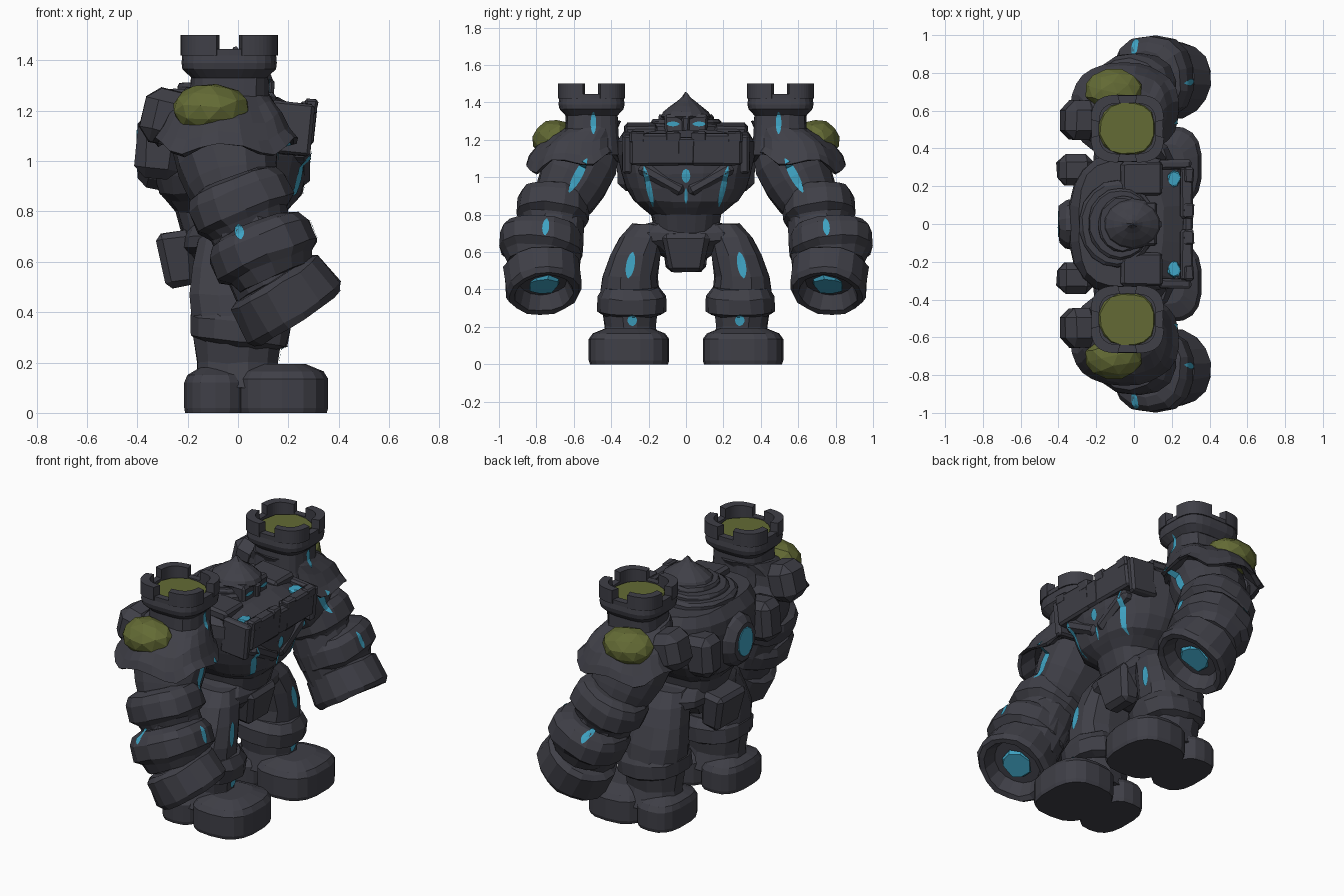
import bpy, bmesh, math, random
from math import cos, sin, pi
from mathutils import Vector, Matrix, Euler
from mathutils.bvhtree import BVHTree

random.seed(4)
cube = bpy.data.objects.get("Cube")
if cube:
    bpy.data.objects.remove(cube)


def material(name, rgb):
    m = bpy.data.materials.new(name)
    m.use_nodes = True
    m.diffuse_color = (*rgb, 1)
    m.node_tree.nodes["Principled BSDF"].inputs["Base Color"].default_value = (*rgb, 1)
    return m


STONE = material("slate stone", (0.05, 0.05, 0.063))
MOSS = material("olive moss", (0.125, 0.145, 0.035))
GLOW = material("cyan glow", (0.05, 0.37, 0.55))
X, Y, Z = Matrix.Identity(3)
trees = []


def finish(name, bm, mat, mirror, rough=0.0):
    # roughen, link and optionally mirror a part across y
    for v in bm.verts:
        v.co += Vector([random.uniform(-rough, rough) for _ in range(3)])
    bmesh.ops.recalc_face_normals(bm, faces=bm.faces)
    if mat is STONE:
        trees.append(BVHTree.FromBMesh(bm))
    me = bpy.data.meshes.new(name)
    bm.to_mesh(me)
    bm.free()
    me.materials.append(mat)
    ob = bpy.data.objects.new(name, me)
    bpy.context.collection.objects.link(ob)
    if mirror:
        mod = ob.modifiers.new("mirror", 'MIRROR')
        mod.use_axis = (False, True, False)
        mod.use_mirror_merge = False


def super_pt(a, ru, rv, p):
    f = lambda c: math.copysign(abs(c) ** (2 / p), c)
    return ru * f(cos(a)), rv * f(sin(a))


def loft(name, mat, origin, axis, rings, n=16, p=2.0, mirror=True, rough=0.005, wave=0.0):
    # rings: (distance, radius u, radius v, offset u, offset v)
    w = Vector(axis).normalized()
    ref = Y if abs(w.x) > 0.9 else X
    u = (ref - w * ref.dot(w)).normalized()
    v = w.cross(u)
    bm = bmesh.new()
    loops = []
    for i, ring in enumerate(rings):
        t, ru, rv, ou, ov = (tuple(ring) + (0, 0))[:5]
        loop = []
        for k in range(n):
            a = 2 * pi * (k + 0.5) / n
            pu, pv = super_pt(a, ru, rv, p)
            d = t + wave * sin(5 * a) * i / len(rings)
            loop.append(bm.verts.new(Vector(origin) + u * (pu + ou) + v * (pv + ov) + w * d))
        loops.append(loop)
    for a, b in zip(loops, loops[1:]):
        for k in range(n):
            bm.faces.new((a[k], a[(k + 1) % n], b[(k + 1) % n], b[k]))
    bm.faces.new(loops[0][::-1])
    bm.faces.new(loops[-1])
    finish(name, bm, mat, mirror, rough)


def box(name, loc, size, rot=(0, 0, 0), bevel=0.02, taper=1.0, mirror=True):
    bm = bmesh.new()
    bmesh.ops.create_cube(bm, size=1)
    for v in bm.verts:
        if v.co.z < 0:
            v.co.x *= taper
            v.co.y *= taper
    bmesh.ops.transform(bm, verts=bm.verts, matrix=Matrix.LocRotScale(
        Vector(loc), Euler(rot), Vector(size)))
    bmesh.ops.bevel(bm, geom=bm.edges[:], offset=bevel, segments=1, affect='EDGES')
    finish(name, bm, STONE, mirror, 0.003)


def arc_wall(name, c, r, thick, z0, z1, a0, a1, n):
    # curved wall following a rounded square
    bm = bmesh.new()
    prev = first = None
    for k in range(n + 1):
        a = a0 + (a1 - a0) * k / n
        quad = []
        for s, z in ((0, z0), (0, z1), (thick, z1), (thick, z0)):
            px, py = super_pt(a, r[0] - s, r[1] - s, 3.5)
            quad.append(bm.verts.new((c[0] + px, c[1] + py, z)))
        if prev:
            for i in range(4):
                j = (i + 1) % 4
                bm.faces.new((prev[i], prev[j], quad[j], quad[i]))
        first, prev = first or quad, quad
    bm.faces.new(first)
    bm.faces.new(prev[::-1])
    finish(name, bm, STONE, True)


def streak(name, a, b, width, d=X, mirror=True):
    # thin glowing patch laid on the nearest stone surface
    a, b, d = Vector(a), Vector(b), Vector(d).normalized()
    side = d.cross(b - a).normalized()
    bm = bmesh.new()
    rows = []
    for i in range(9):
        t = i / 8
        row = []
        for s in (-1, 0, 1):
            q = a.lerp(b, t) + side * s * width * (0.15 + sin(pi * t) ** 0.6)
            hits = [h for h in (tr.ray_cast(q + d * 3, -d) for tr in trees) if h[0]]
            row.append(bm.verts.new(min(hits, key=lambda h: h[3])[0] + d * 0.006))
        rows.append(row)
    for r, s in zip(rows, rows[1:]):
        for k in (0, 1):
            bm.faces.new((r[k], r[k + 1], s[k + 1], s[k]))
    finish(name, bm, GLOW, mirror)


# Feet and legs
for name, cx, rx, ry, h in (("heel", -0.09, 0.125, 0.19, 0.15), ("toe", 0.175, 0.185, 0.215, 0.165)):
    loft(name, STONE, (cx, 0.305, 0), Z, [(0, rx * .97, ry * .97), (0.02, rx, ry), (h - .03, rx, ry),
         (h, rx * .9, ry * .9), (h + .03, rx * .5, ry * .55)], 18, 2.8, rough=0)
loft("shin", STONE, (0, 0.3, 0.1), Z, [(0, .17, .17), (.1, .165, .14), (.2, .18, .155)], 12)
loft("knee_band", STONE, (0, 0.29, 0.265), (.1, 0, 1), [(0, .15, .15), (.02, .195, .185),
     (.1, .2, .185), (.15, .17, .15)], 14, 2.5)
loft("thigh", STONE, (-0.01, 0.3, 0.38), Z, [(0, .18, .16), (.09, .185, .15), (.2, .175, .135, 0, -.03),
     (.3, .155, .125, 0, -.065), (.37, .12, .09, 0, -.1)], 12, 2.5)

# Pelvis
box("front_loincloth", (0.1, 0, 0.6), (.15, .26, .21), (0, .1, 0), .025, .7, False)
box("back_loincloth", (-0.24, 0, 0.61), (.15, .26, .22), (0, -.15, 0), .025, .8, False)
loft("belt", STONE, (-0.03, 0, 0.56), Z, [(0, .12, .1), (.07, .17, .22), (.1, .19, .31),
     (.14, .19, .31), (.18, .17, .25), (.2, .16, .18)], 16, 2.6, False)

# Torso: distance, half depth, half width, forward shift
loft("torso", STONE, (-0.03, 0, 0.7), Z, [(0, .19, .17), (.1, .22, .185), (.14, .255, .24),
     (.17, .285, .28), (.24, .3, .325), (.32, .315, .345), (.42, .315, .37), (.49, .305, .37),
     (.55, .225, .33, -.04)], 20, 2.8, False)
box("chest_rib", (0.235, 0.13, 0.99), (.1, .27, .07), (.5, 0, 0), .02)
box("breastbone", (0.24, 0, 0.96), (.08, .09, .16), (0, .1, 0), .02, .5, False)
box("chest_wall", (0.272, 0.165, 1.15), (.07, .27, .17), (0, .1, 0), .012)
box("chest_side_wall", (0.21, 0.315, 1.13), (.17, .05, .21), (0, .1, 0), .012)
box("chest_wall_middle", (0.28, 0, 1.14), (.05, .1, .15), (0, .1, 0), .012, 1, False)
for y in (0.07, 0.26):
    box("chest_merlon", (0.29, y, 1.215), (.05, .08, .06), (0, .1, 0), .008)
box("collar_ledge", (0.04, 0.24, 1.25), (.22, .18, .065), (0, .1, 0), .015)
loft("chest_gem", GLOW, (.212, .24, 1.17), Z, [(0, .035, .045), (.048, .035, .045), (.054, .028, .036)], 10)
box("back_post", (-0.315, 0.285, 1.05), (.19, .17, .24), (0, .1, 0), .04, .9)
loft("back_gem_frame", STONE, (-0.28, 0, 1.04), -X, [(0, .15, .17), (.08, .13, .15),
     (.115, .1, .115)], 12, 2, False)
loft("back_gem", GLOW, (-0.39, 0, 1.04), -X, [(0, .08, .095), (.012, .07, .085)], 12, 2, False, .002)

# Collar tiers and head
for i, (rx, ry) in enumerate(((.2, .23), (.17, .19), (.13, .15))):
    loft("collar_tier", STONE, (-0.09 + i * .015, 0, 1.235 + i * .025), Z,
         [(0, rx, ry), (.035, rx, ry), (.05, rx * .93, ry * .93)], 18, 2, False, .004)
box("face", (0.03, 0, 1.26), (.19, .24, .15), (0, 0, 0), .015, .9, False)
box("nose_guard", (0.12, 0, 1.265), (.05, .045, .12), (0, 0, 0), .01, .7, False)
loft("helmet", STONE, (-0.01, 0, 1.31), Z, [(0, .135, .12), (.015, .15, .135), (.04, .14, .12),
     (.07, .1, .085), (.095, .055, .05), (.115, .03, .025), (.143, .005, .005)], 14, 2, False, .002)

# Shoulder towers
TX, TY = -0.035, 0.505
loft("tower_shaft", STONE, (TX, TY, 1.12), Z, [(0, .17, .16), (.1, .16, .145), (.26, .15, .135)], 16, 3.2)
loft("tower_crown", STONE, (TX, TY, 1.33), Z, [(0, .15, .14), (.035, .187, .172), (.06, .19, .178),
     (.095, .187, .173)], 24, 3.5, rough=0)
arc_wall("crown_sill", (TX, TY), (.19, .176), .04, 1.42, 1.445, 0, 2 * pi, 32)
for q in range(4):
    mid = pi / 4 + q * pi / 2
    arc_wall("crown_merlon", (TX, TY), (.194, .18), .045, 1.42, 1.5, mid - .69, mid + .69, 12)
loft("tower_moss", MOSS, (TX, TY, 1.425), Z, [(0, .15, .14), (.012, .145, .135)], 16, 2.3)

# Pauldrons
loft("pauldron", STONE, (-0.05, 0.5, 1.28), (0, -.13, -.99), [(0, .16, .15), (.03, .19, .18, 0, -.05),
     (.08, .225, .21, 0, -.1), (.14, .255, .23, 0, -.125), (.185, .285, .25, 0, -.13),
     (.19, .27, .235, 0, -.13), (.13, .19, .18, 0, -.12)], 25, 2.4, wave=.045)
bm = bmesh.new()
bmesh.ops.create_icosphere(bm, subdivisions=2, radius=1, matrix=Matrix.LocRotScale(
    Vector((-0.11, 0.71, 1.21)), Euler((-.4, 0, 0)), Vector((.155, .115, .095))))
finish("pauldron_moss", bm, MOSS, True, 0.006)
box("shoulder_block", (-0.29, 0.55, 1.175), (.18, .21, .22), (0, .25, 0), .05)

# Arms
loft("upper_arm", STONE, (-0.08, 0.49, 1.2), (.17, .45, -.87), [(0, .17, .15), (.12, .21, .19),
     (.24, .2, .19), (.34, .18, .17), (.46, .14, .13)], 12, 2.3)
AX = (.38, .1, -.92)
band = [(-.1, .13, .13), (-.08, .185, .175), (-.04, .21, .195), (.05, .21, .195), (.08, .17, .17),
        (.13, .15, .15)]
loft("forearm_core", STONE, (0, .7, .85), AX, [(0, .16, .16), (.2, .17, .18), (.38, .16, .17)], 12)
loft("upper_forearm_band", STONE, (0.01, 0.71, 0.835), AX, band, 14, 2.3)
loft("lower_forearm_band", STONE, (0.1, 0.775, 0.65), AX,
     [(t, a * 1.03, b * 1.15) for t, a, b in band], 14, 2.3)
CUFF, CAX = Vector((.135, .775, .535)), Vector((.54, -.09, -.84)).normalized()
loft("cuff", STONE, CUFF, CAX, [(0, .17, .17), (.02, .205, .205), (.16, .222, .205),
     (.19, .205, .19), (.185, .175, .16), (.11, .14, .13)], 16)
loft("cuff_glow", GLOW, CUFF + CAX * .125, CAX, [(0, .085, .085), (.009, .075, .08)], 8, rough=.012)

# Glowing cracks and eyes
streak("tower_glow", (0, .495, 1.23), (0, .495, 1.35), .013)
streak("arm_glow", (0, .53, 1.1), (0, .625, .92), .02)
streak("band_glow", (0, .745, .78), (0, .755, .69), .016)
streak("outer_band_glow", (0, 0, .75), (0.01, 0, .69), .016, Y)
streak("thigh_glow", (0, .285, .6), (0, .31, .46), .02)
streak("ankle_glow", (0, .29, .265), (0, .285, .205), .022)
streak("chest_glow", (0, .225, 1.06), (0, .175, .84), .013)
streak("heart_glow", (0, 0, 1.045), (0, 0, .97), .02, X, False)
streak("belly_glow", (0, 0, .94), (0, 0, .86), .008, X, False)
streak("eye", (0, .035, 1.285), (0, .105, 1.285), .011)
